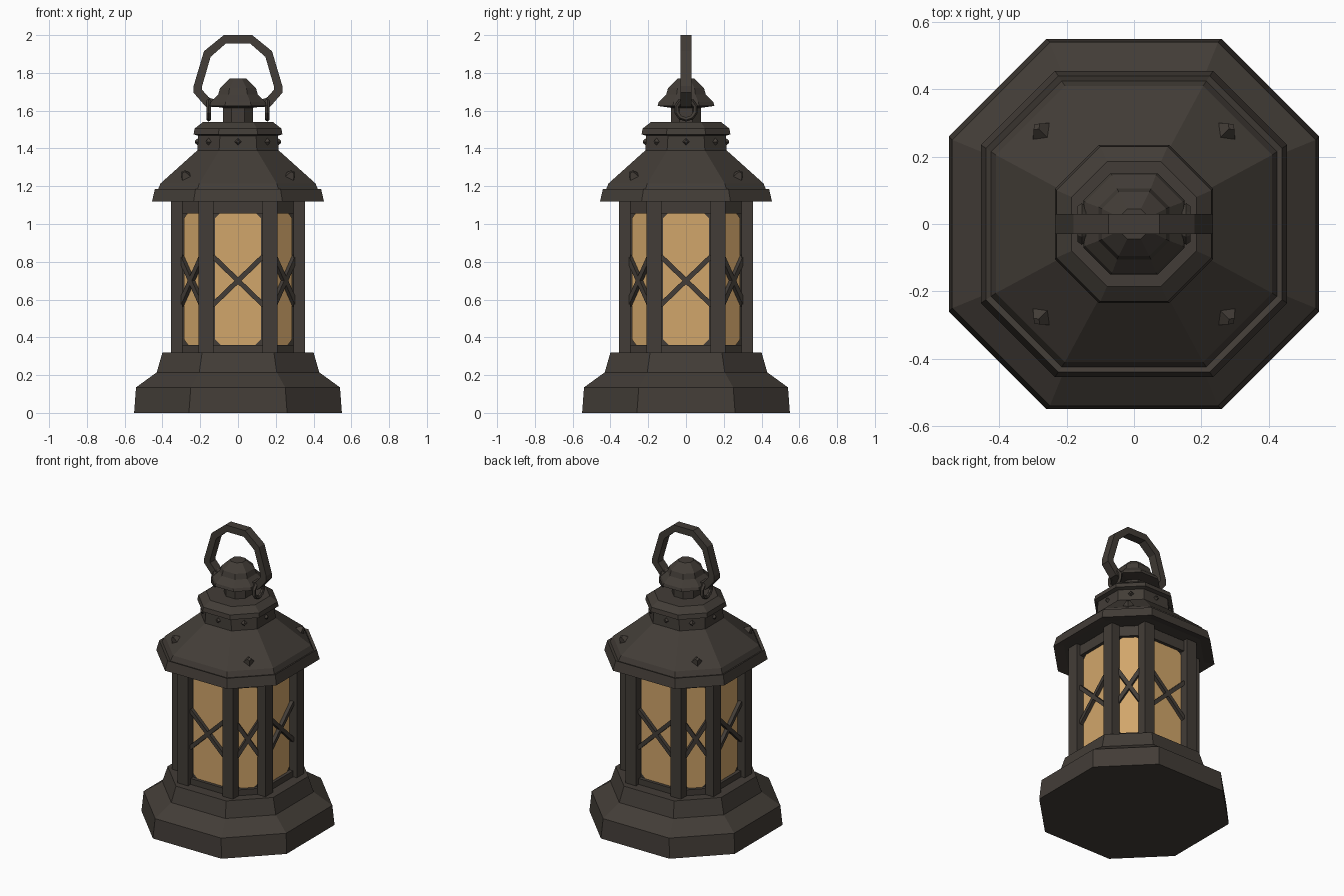
import bpy, bmesh, math
from mathutils import Matrix, Vector

if "Cube" in bpy.data.objects:
    bpy.data.objects.remove(bpy.data.objects["Cube"])

def material(name, rgb):
    m = bpy.data.materials.new(name)
    m.diffuse_color = (*rgb, 1)
    m.use_nodes = True
    m.node_tree.nodes["Principled BSDF"].inputs["Base Color"].default_value = m.diffuse_color
    return m

IRON = material("dark_iron", (0.055, 0.046, 0.038))
GLASS = material("amber_glass", (0.64, 0.38, 0.145))

def finish(bm, name, mat):
    bmesh.ops.recalc_face_normals(bm, faces=bm.faces)
    me = bpy.data.meshes.new(name)
    bm.to_mesh(me)
    bm.free()
    me.materials.append(mat)
    ob = bpy.data.objects.new(name, me)
    bpy.context.collection.objects.link(ob)
    return ob

def octagon_loft(name, profile, mat=IRON):
    """Stack of eight-sided rings: a = half width, c = half length of the flat side."""
    bm = bmesh.new()
    rings = []
    for a, c, z in profile:
        pts = [(c, -a), (a, -c), (a, c), (c, a), (-c, a), (-a, c), (-a, -c), (-c, -a)]
        rings.append([bm.verts.new((x, y, z)) for x, y in pts])
    for lo, hi in zip(rings, rings[1:]):
        for i in range(8):
            j = (i + 1) % 8
            bm.faces.new((lo[i], lo[j], hi[j], hi[i]))
    bm.faces.new(rings[0][::-1])
    bm.faces.new(rings[-1])
    return finish(bm, name, mat)

def turn(k):
    return Matrix.Rotation(k * math.pi / 4, 4, 'Z')

def box(bm, size, mat):
    bmesh.ops.create_cube(bm, size=1, matrix=mat @ Matrix.Diagonal((*size, 1)))

# Stepped base
octagon_loft("base", [(.55, .26, 0), (.54, .25, .135), (.43, .205, .215), (.40, .19, .32)])

# Inner body behind the panes
octagon_loft("inner_body", [(.30, .165, .30), (.30, .165, 1.15)])

# Roof with eave, collar and cap
octagon_loft("roof", [(.40, .20, 1.13), (.455, .235, 1.12), (.44, .225, 1.185), (.425, .215, 1.18),
                      (.41, .205, 1.215), (.215, .10, 1.39), (.21, .095, 1.48)])
octagon_loft("roof_cap", [(.205, .09, 1.465), (.235, .105, 1.475), (.23, .10, 1.505), (.185, .08, 1.54)])

# Finial
octagon_loft("finial", [(.08, .035, 1.53), (.08, .035, 1.615), (.15, .07, 1.625), (.145, .065, 1.645),
                        (.105, .05, 1.685), (.095, .045, 1.72), (.045, .02, 1.77)])

# Corner posts
bm = bmesh.new()
for sx in (-1, 1):
    for sy in (-1, 1):
        box(bm, (.08, .06, .84), Matrix.Translation((sx * .17, sy * .325, .72)))
        box(bm, (.06, .08, .84), Matrix.Translation((sx * .325, sy * .17, .72)))
finish(bm, "corner_posts", IRON)

# Panes, rails and crossed bars for all eight sides
panes, rails, bars = bmesh.new(), bmesh.new(), bmesh.new()
for k in range(8):
    diagonal = k % 2
    depth = .329 if diagonal else .30
    half = .082 if diagonal else .135
    # chamfered pane
    w, ch, z0, z1 = half - .012, .03, .36, 1.06
    outline = [(-w + ch, z0), (w - ch, z0), (w, z0 + ch), (w, z1 - ch),
               (w - ch, z1), (-w + ch, z1), (-w, z1 - ch), (-w, z0 + ch)]
    front = [panes.verts.new(turn(k) @ Vector((x, -depth - .006, z))) for x, z in outline]
    back = [panes.verts.new(turn(k) @ Vector((x, -depth + .002, z))) for x, z in outline]
    panes.faces.new(front)
    panes.faces.new(back[::-1])
    for i in range(8):
        j = (i + 1) % 8
        panes.faces.new((front[i], back[i], back[j], front[j]))
    # rails above and below
    for z, h in ((.338, .045), (1.09, .07)):
        box(rails, (half * 2, .03, h), turn(k) @ Matrix.Translation((0, -depth - .012, z)))
    # crossed bars
    angle = math.atan2(.13, half)
    for s in (-1, 1):
        place = turn(k) @ Matrix.Translation((0, -depth - .02, .70)) @ Matrix.Rotation(s * angle, 4, 'Y')
        box(bars, (2 * math.hypot(.13, half), .024, .026), place)
finish(panes, "glass_panes", GLASS)
finish(rails, "pane_rails", IRON)
finish(bars, "crossed_bars", IRON)

# Rivets on the roof slopes and around the collar
bm = bmesh.new()
def rivet(k, radius, z, tilt, size):
    place = (turn(k) @ Matrix.Translation((radius, 0, z)) @ Matrix.Rotation(tilt, 4, 'Y'))
    bmesh.ops.create_cone(bm, cap_ends=True, segments=4, radius1=size, radius2=size * .3,
                          depth=size, matrix=place)
for k in range(8):
    if k % 2:
        rivet(k, .396, 1.26, math.radians(38), .042)
    rivet(k, .222 if k % 2 else .213, 1.435, math.pi / 2, .027)
finish(bm, "rivets", IRON)

# Carrying handle: square-section faceted loop
outer = [(.11, 1.62), (.17, 1.62), (.235, 1.695), (.235, 1.73), (.18, 1.915), (.075, 2.0)]
inner = [(.11, 1.66), (.15, 1.665), (.19, 1.71), (.19, 1.73), (.145, 1.885), (.065, 1.955)]
outer += [(-x, z) for x, z in reversed(outer)]
inner += [(-x, z) for x, z in reversed(inner)]
bm = bmesh.new()
sections = []
for (ox, oz), (ix, iz) in zip(outer, inner):
    sections.append([bm.verts.new(p) for p in
                     ((ox, -.03, oz), (ox, .03, oz), (ix, .03, iz), (ix, -.03, iz))])
for a, b in zip(sections, sections[1:]):
    for i in range(4):
        j = (i + 1) % 4
        bm.faces.new((a[i], a[j], b[j], b[i]))
bm.faces.new(sections[0])
bm.faces.new(sections[-1][::-1])
finish(bm, "handle", IRON)

# Small rings holding the handle
for side, x in (("left", -.155), ("right", .155)):
    bpy.ops.mesh.primitive_torus_add(major_segments=10, minor_segments=5, major_radius=.052,
                                     minor_radius=.013, location=(x, 0, 1.607),
                                     rotation=(0, math.pi / 2, 0))
    ring = bpy.context.object
    ring.name = side + "_handle_ring"
    ring.data.materials.append(IRON)
